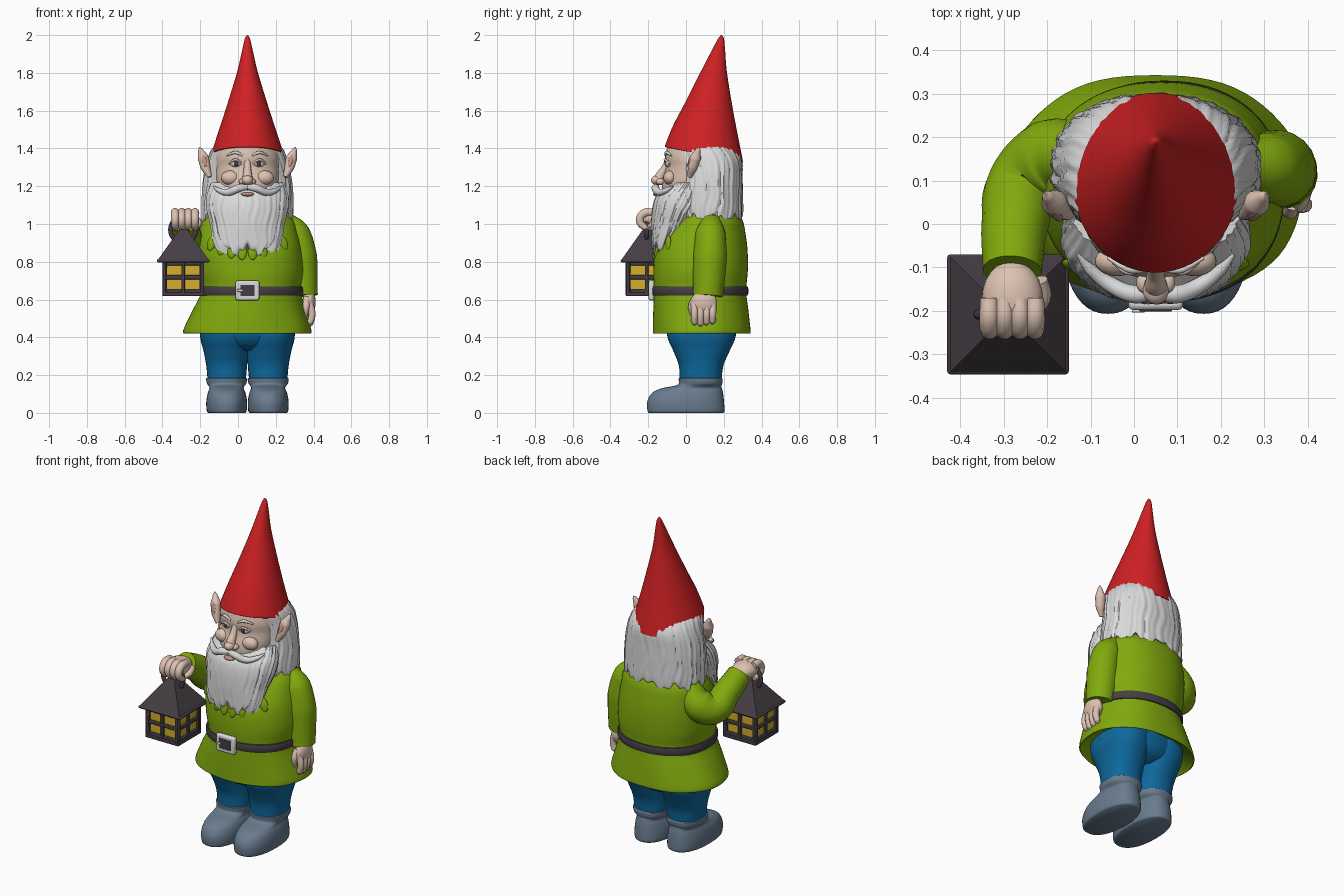
import bpy, bmesh, math
from math import sin, cos, pi, radians
from mathutils import Vector

if "Cube" in bpy.data.objects:
    bpy.data.objects.remove(bpy.data.objects["Cube"])


def material(name, r, g, b):
    m = bpy.data.materials.new(name)
    m.diffuse_color = (r, g, b, 1)
    m.use_nodes = True
    m.node_tree.nodes["Principled BSDF"].inputs["Base Color"].default_value = (r, g, b, 1)
    return m


RED = material("hat red", .62, .015, .017)
GREEN = material("tunic green", .22, .40, .004)
SKIN = material("skin", .72, .54, .44)
WHITE = material("hair white", .70, .70, .70)
BLUE = material("trouser blue", .004, .14, .34)
SLATE = material("boot slate", .14, .20, .27)
DARK = material("dark iron", .06, .048, .058)
YELLOW = material("lamp yellow", .66, .42, .025)
LIP = material("lip pink", .50, .27, .22)
MID = .05    # body centre line in x
parts = []


def finish(ob, name, mat):
    ob.name = name
    ob.data.materials.clear()
    ob.data.materials.append(mat)
    parts.append(ob)
    return ob


def catmull(a, b, c, d, t):
    return [.5 * (2*q + (r-p)*t + (2*p-5*q+4*r-s)*t*t + (3*q-p-3*r+s)*t**3)
            for p, q, r, s in zip(a, b, c, d)]


def loft(name, mat, rings, segs=48, steps=5, power=2.0, ripple=None, sag=None):
    """Skin rings of (z, cx, cy, rx, ry, tilt); ripple scales radius, sag shifts z."""
    rings = [tuple(r) + (0,) * (6 - len(r)) for r in rings]
    dense = []
    for i in range(len(rings) - 1):
        near = [rings[max(i-1, 0)], rings[i], rings[i+1], rings[min(i+2, len(rings)-1)]]
        dense += [catmull(*near, k / steps) for k in range(steps)]
    dense.append(rings[-1])
    bm = bmesh.new()
    loops = []
    for z, cx, cy, rx, ry, tilt in dense:
        loop = []
        for j in range(segs):
            a = 2 * pi * j / segs
            k = ripple(a, z) if ripple else 1
            c, s = cos(a), sin(a)
            x = max(rx, .001) * k * math.copysign(abs(c) ** (2/power), c)
            y = max(ry, .001) * k * math.copysign(abs(s) ** (2/power), s)
            dz = sag(a, z) if sag else 0
            loop.append(bm.verts.new((cx + x, cy + y, z + tilt * y + dz)))
        loops.append(loop)
    for lo, hi in zip(loops, loops[1:]):
        for j in range(segs):
            n = (j + 1) % segs
            bm.faces.new((lo[j], lo[n], hi[n], hi[j]))
    bm.faces.new(loops[0][::-1])
    bm.faces.new(loops[-1])
    bmesh.ops.recalc_face_normals(bm, faces=bm.faces)
    me = bpy.data.meshes.new(name)
    bm.to_mesh(me)
    bm.free()
    ob = bpy.data.objects.new(name, me)
    bpy.context.collection.objects.link(ob)
    return finish(ob, name, mat)


def blob(name, mat, loc, size, rot=(0, 0, 0)):
    bpy.ops.mesh.primitive_uv_sphere_add(segments=24, ring_count=14, location=loc,
                                         rotation=[radians(r) for r in rot])
    bpy.context.object.scale = size
    return finish(bpy.context.object, name, mat)


def box(name, mat, loc, size, bevel=.004):
    bpy.ops.mesh.primitive_cube_add(size=1, location=loc)
    ob = bpy.context.object
    ob.scale = size
    bpy.ops.object.transform_apply(location=False, rotation=False, scale=True)
    mod = ob.modifiers.new("soft edge", 'BEVEL')
    mod.width, mod.segments = bevel, 2
    return finish(ob, name, mat)


def tube(name, mat, points, res=5):
    """Round tube through (x, y, z, radius) points."""
    cu = bpy.data.curves.new(name, 'CURVE')
    cu.dimensions, cu.bevel_depth, cu.bevel_resolution = '3D', 1, res
    cu.use_fill_caps, cu.resolution_u = True, 8
    sp = cu.splines.new('BEZIER')
    sp.bezier_points.add(len(points) - 1)
    for bp, (x, y, z, r) in zip(sp.bezier_points, points):
        bp.co, bp.radius = (x, y, z), r
        bp.handle_left_type = bp.handle_right_type = 'AUTO'
    ob = bpy.data.objects.new(name, cu)
    bpy.context.collection.objects.link(ob)
    bpy.ops.object.select_all(action='DESELECT')
    ob.select_set(True)
    bpy.context.view_layer.objects.active = ob
    bpy.ops.object.convert(target='MESH')
    return finish(bpy.context.object, name, mat)


# Boots and trousers
for s, side in ((-1, "right"), (1, "left")):
    bx = MID + s * .11
    loft(side + "_boot", SLATE, [
        (0, bx, 0, .098, .197), (.012, bx, 0, .106, .204), (.06, bx, -.002, .108, .203),
        (.105, bx, .008, .1, .188), (.13, bx, .03, .09, .16), (.143, bx, .062, .095, .125),
        (.155, bx, .077, .104, .115), (.182, bx, .077, .108, .116), (.185, bx, .077, .09, .1)],
        power=2.3, steps=4)
    loft(side + "_trouser_leg", BLUE, [
        (.16, bx, .077, .1, .11), (.25, bx, .08, .108, .118),
        (.33, MID + s*.115, .082, .118, .15), (.4, MID + s*.12, .082, .13, .18),
        (.5, MID + s*.12, .082, .13, .19)], power=2.3)
loft("trouser_seat", BLUE, [(.33, MID, .085, .1, .1), (.36, MID, .085, .2, .15),
                            (.41, MID, .083, .25, .18), (.5, MID, .08, .25, .19)])

# Tunic with hollow hem and soft folds
loft("tunic", GREEN, [
    (.47, MID, .085, .24, .19), (.432, MID, .085, .315, .24), (.42, MID, .085, .335, .257),
    (.445, MID, .085, .337, .258), (.54, .058, .08, .3, .252), (.645, .07, .075, .264, .244),
    (.75, .068, .077, .278, .25), (.86, .06, .082, .276, .244), (.95, .055, .1, .262, .215),
    (1.02, .055, .12, .24, .18), (1.07, .055, .125, .19, .14), (1.1, .055, .125, .1, .08)],
    segs=72, power=2.2, ripple=lambda a, z: 1 + .008 * sin(7*a) * max(0, 1 - abs(z-.47) * 5))
for i in range(8):
    u = (i - 3.5) / 3.5
    blob("collar_point", GREEN, (MID + .19*u, -.165 + .07*u*u, .85 + .05*u*u),
         (.024, .012, .042), (-10, -15*u, 25*u))

# Belt and buckle
loft("belt", DARK, [(.62, .07, .075, .25, .23), (.622, .07, .075, .272, .251),
                    (.645, .07, .075, .276, .255), (.668, .07, .075, .272, .251),
                    (.67, .07, .075, .25, .23)], segs=72, steps=2, power=2.2)
box("buckle", WHITE, (MID, -.183, .648), (.125, .03, .105), .01)
box("buckle_hole", DARK, (MID, -.198, .648), (.076, .006, .06), .002)
box("buckle_prong", WHITE, (MID - .04, -.201, .648), (.03, .006, .014), .002)

# Hanging left arm and hand
tube("left_sleeve", GREEN, [(.25, .135, 1.02, .05), (.3, .13, .95, .08),
                            (.328, .127, .83, .09), (.336, .122, .72, .086),
                            (.343, .115, .62, .08)], 8)
blob("left_palm", SKIN, (.375, .095, .58), (.036, .07, .07), (0, 4, 0))
for i in range(4):
    y = .045 + .032 * i
    tube("left_finger", SKIN, [(.38, y, .58, .02), (.392, y, .52, .019),
                               (.382, y, .472 + .006*abs(i-1), .017),
                               (.378, y, .458 + .006*abs(i-1), .006)], 3)
tube("left_thumb", SKIN, [(.365, .05, .61, .02), (.36, .03, .56, .019), (.358, .035, .51, .01)], 3)

# Raised right arm and fist
tube("right_sleeve", GREEN, [(-.12, .15, 1.0, .07), (-.19, .15, .91, .092),
                             (-.25, .09, .88, .088), (-.274, 0, .95, .077),
                             (-.28, -.108, 1.015, .068)], 8)
blob("right_fist", SKIN, (-.28, -.17, 1.03), (.07, .085, .05))
for i in range(4):
    x = -.333 + .035 * i
    tube("right_finger", SKIN, [(x, -.17, 1.06, .021), (x, -.22, 1.058, .023),
                                (x, -.245, 1.02, .021), (x, -.22, .985, .019),
                                (x, -.18, .98, .014)], 3)
tube("right_thumb", SKIN, [(-.22, -.13, 1.02, .022), (-.21, -.17, 1.0, .02), (-.22, -.2, .985, .01)], 3)

# Lantern
LX, LY = -.29, -.208
box("lantern_glass", YELLOW, (LX, LY, .71), (.195, .195, .17), .002)
box("lantern_floor", DARK, (LX, LY, .629), (.222, .222, .02))
box("lantern_eave", DARK, (LX, LY, .805), (.28, .276, .016), .007)
for i in range(4):
    out = Vector((round(cos(i*pi/2)), round(sin(i*pi/2)), 0))
    along = Vector((-out.y, out.x, 0))
    centre = Vector((LX, LY, .71)) + out * .1
    for u, w in ((-.098, .026), (0, .02), (.098, .026)):
        size = [abs(along[k])*w + abs(out[k])*.018 for k in (0, 1)]
        box("lantern_post", DARK, centre + along*u, (*size, .175))
    for z, h in ((.646, .022), (.718, .022), (.79, .02)):
        size = [abs(along[k])*.2 + abs(out[k])*.016 for k in (0, 1)]
        box("lantern_bar", DARK, (centre.x, centre.y, z), (*size, h))
bpy.ops.mesh.primitive_cone_add(vertices=4, radius1=.19, radius2=.03, depth=.16,
                                location=(LX, LY, .89), rotation=(0, 0, pi/4))
finish(bpy.context.object, "lantern_roof", DARK)
bpy.ops.mesh.primitive_torus_add(location=(LX, LY, .97), rotation=(pi/2, 0, 0), major_radius=.068,
                                 minor_radius=.012, major_segments=32, minor_segments=10)
finish(bpy.context.object, "lantern_ring", DARK)


# Hair and beard, combed into strands
def strands(a, z):
    p = a + .06 * sin(14*z) + .03 * sin(31*z + 3*a)
    return 1 + .022 * (abs(sin(11*p)) - .6) + .012 * sin(37*p + 6*z)


def ragged(a, z):
    return (.018 * sin(9*a) + .012 * sin(23*a)) * max(0, min(1, (1.15 - z) * 8))


loft("hair", WHITE, [
    (1.09, MID, .12, .15, .11), (1.035, MID, .125, .225, .16), (1.045, MID, .125, .24, .174),
    (1.14, MID, .125, .24, .174), (1.25, MID, .127, .23, .17), (1.34, MID, .12, .21, .175),
    (1.4, MID, .1, .185, .165), (1.43, MID, .1, .14, .13)],
    segs=144, power=2.2, ripple=strands, sag=ragged)
loft("beard", WHITE, [
    (.855, MID, -.135, .09, .025), (.875, MID, -.125, .155, .055), (.93, MID, -.1, .182, .083),
    (1.0, MID, -.07, .195, .114), (1.08, MID, -.04, .215, .138), (1.14, MID, -.02, .215, .142),
    (1.18, MID, 0, .205, .125), (1.22, MID, .02, .19, .1)],
    segs=144, ripple=strands,
    sag=lambda a, z: (.02 * sin(7*a) + .012 * sin(19*a)) * max(0, min(1, (1 - z) * 8)))

# Face
loft("face", SKIN, [
    (1.1, MID, .02, .12, .11), (1.17, MID, .02, .15, .145), (1.23, MID, .03, .167, .155),
    (1.3, MID, .04, .17, .146), (1.36, MID, .045, .17, .155), (1.44, MID, .06, .15, .15)])
tube("nose_bridge", SKIN, [(MID, -.09, 1.345, .016), (MID, -.115, 1.29, .02),
                           (MID, -.142, 1.24, .027), (MID, -.135, 1.21, .02)])
blob("nose_tip", SKIN, (MID, -.152, 1.232), (.03, .033, .026))
blob("lower_lip", LIP, (MID, -.155, 1.158), (.034, .02, .012))
for s, side in ((-1, "right"), (1, "left")):
    def at(x, y, z, r):
        return (MID + s * x, y, z, r)

    blob(side + "_nostril", SKIN, (MID + s*.027, -.135, 1.224), (.018, .024, .017))
    blob(side + "_cheek", SKIN, (MID + s*.09, -.085, 1.245), (.05, .035, .038))
    blob(side + "_eye", WHITE, (MID + s*.063, -.094, 1.32), (.03, .016, .018), (0, 0, s*18))
    blob(side + "_iris", DARK, (MID + s*.061, -.107, 1.321), (.014, .006, .015), (0, 0, s*18))
    tube(side + "_upper_lid", SKIN, [at(.03, -.102, 1.318, .005), at(.062, -.111, 1.34, .007),
                                     at(.097, -.088, 1.318, .005)], 3)
    tube(side + "_eyebrow", WHITE, [at(.025, -.108, 1.362, .005), at(.06, -.104, 1.378, .009),
                                    at(.11, -.078, 1.362, .004)], 3)
    tube(side + "_moustache", WHITE, [at(0, -.155, 1.195, .014), at(.045, -.162, 1.19, .021),
                                      at(.1, -.142, 1.168, .019), at(.15, -.105, 1.178, .014),
                                      at(.18, -.07, 1.2, .004)], 4)
    # Pointed ear with a hollow
    tube(side + "_ear", SKIN, [at(.2, .02, 1.25, .012), at(.222, .035, 1.3, .026),
                               at(.234, .05, 1.35, .03), at(.25, .065, 1.395, .012),
                               at(.254, .07, 1.408, .002)])
    blob(side + "_ear_hollow", LIP, (MID + s*.228, .018, 1.335), (.012, .006, .035), (-18, s*14, 0))

# Leaning pointed hat
loft("hat", RED, [
    (1.375, MID, .095, .165, .18, -.2), (1.366, MID, .095, .187, .204, -.2),
    (1.385, MID, .096, .187, .203, -.2), (1.5, MID, .103, .15, .17, -.14),
    (1.63, MID, .12, .108, .126, -.08), (1.8, MID, .146, .056, .071, 0),
    (1.92, MID, .172, .028, .035, 0), (1.98, MID, .185, .014, .016, 0),
    (2.0, MID, .187, .003, .003, 0)], segs=56)

# Smooth shading with crisp edges
bpy.ops.object.select_all(action='DESELECT')
for ob in parts:
    ob.select_set(True)
bpy.context.view_layer.objects.active = parts[0]
bpy.ops.object.shade_smooth_by_angle(angle=radians(42))
